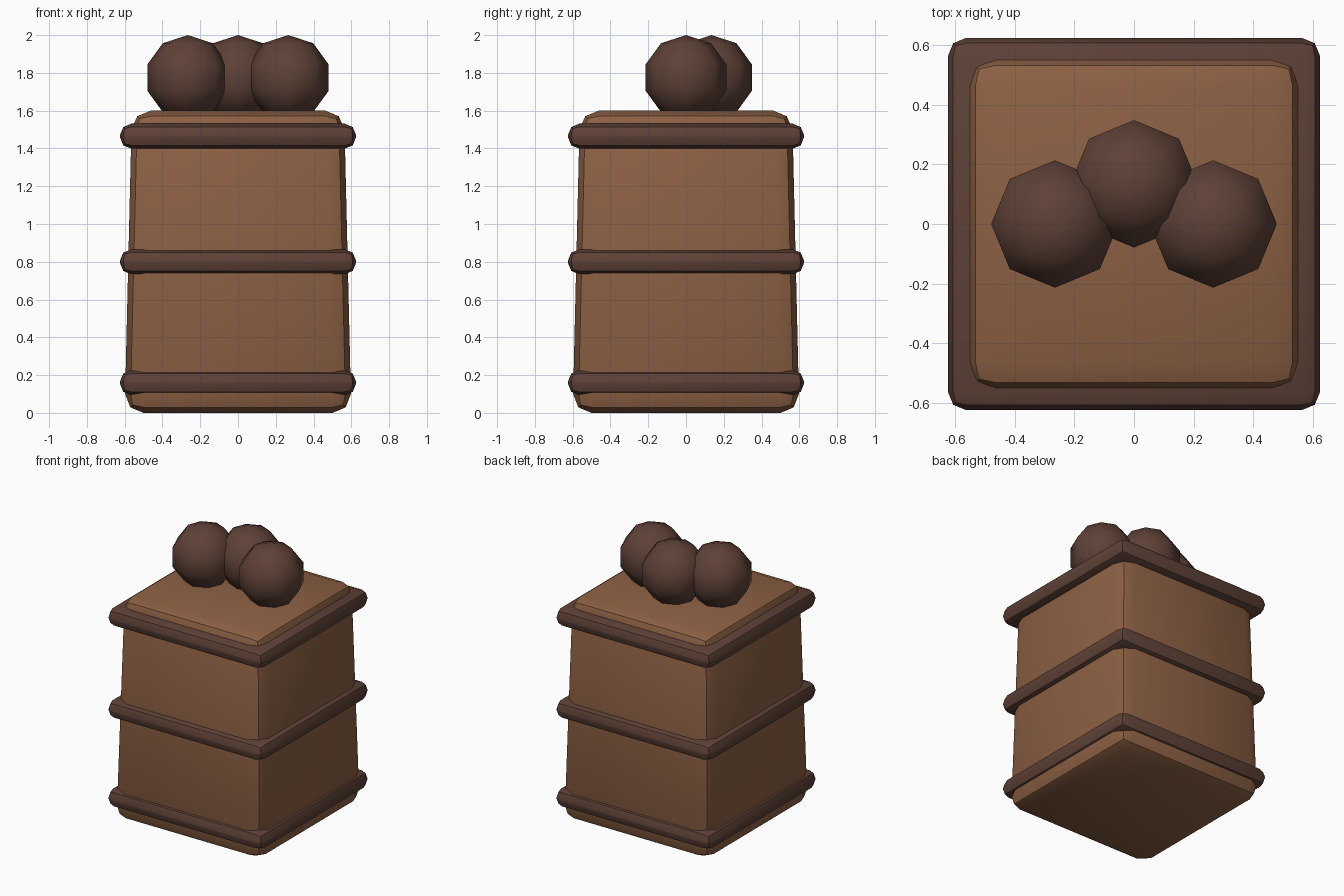
import bpy, math

if "Cube" in bpy.data.objects:
    bpy.data.objects.remove(bpy.data.objects["Cube"])


def material(name, color):
    m = bpy.data.materials.new(name)
    m.diffuse_color = (*color, 1.0)
    m.use_nodes = True
    m.node_tree.nodes["Principled BSDF"].inputs["Base Color"].default_value = m.diffuse_color
    return m


TAN = material("tan brown", (0.262, 0.117, 0.057))
DARK = material("dark brown", (0.112, 0.053, 0.038))


def rounded_box(name, half_low, half_top, z0, z1, bevel, mat):
    """Square block, optionally tapered, with two-step rounded edges."""
    bpy.ops.mesh.primitive_cube_add(size=2)
    ob = bpy.context.object
    ob.name = name
    for v in ob.data.vertices:
        top = v.co.z > 0
        half = half_top if top else half_low
        v.co = (v.co.x * half, v.co.y * half, z1 if top else z0)
    ob.data.materials.append(mat)
    mod = ob.modifiers.new("rounded_edges", 'BEVEL')
    mod.width = bevel
    mod.segments = 2
    mod.limit_method = 'NONE'
    bpy.ops.object.modifier_apply(modifier=mod.name)
    bpy.ops.object.shade_smooth_by_angle(angle=math.radians(30))
    return ob


# Tapered body
rounded_box("body", 0.60, 0.562, 0.0, 1.60, 0.10, TAN)

# Three bands around the body
for label, z in (("lower", 0.16), ("middle", 0.80), ("upper", 1.465)):
    rounded_box(label + "_band", 0.625, 0.625, z - 0.066, z + 0.066, 0.06, DARK)

# Three balls on top
for label, x, y in (("left", -0.266, 0), ("back", 0, 0.135), ("right", 0.266, 0)):
    bpy.ops.mesh.primitive_uv_sphere_add(segments=8, ring_count=5, radius=0.225,
                                         location=(x, y, 1.775))
    ball = bpy.context.object
    ball.name = label + "_ball"
    ball.data.materials.append(DARK)
    bpy.ops.object.shade_smooth()
